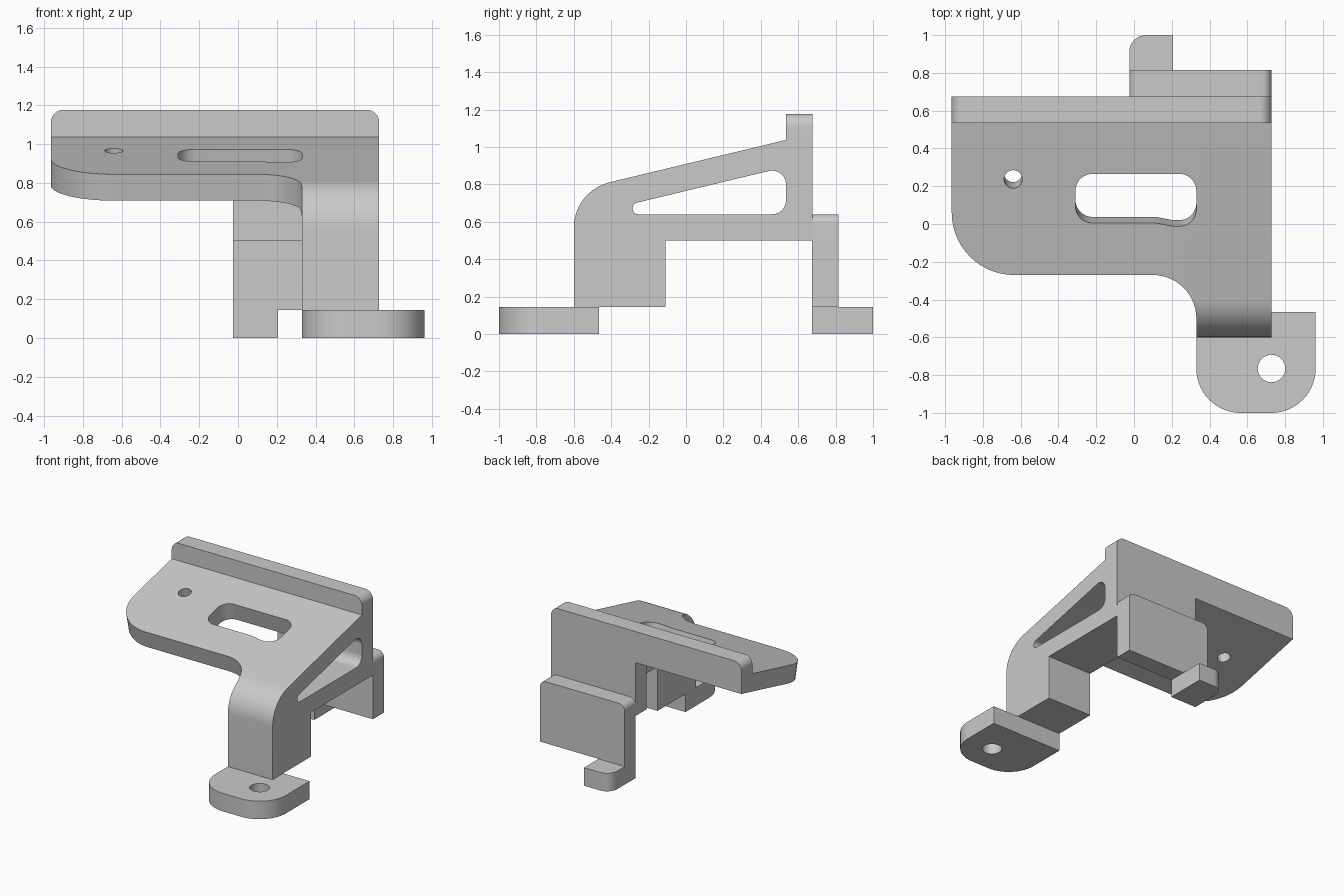
import bpy
import bmesh
import math
from mathutils import Vector

if "Cube" in bpy.data.objects:
    bpy.data.objects.remove(bpy.data.objects["Cube"], do_unlink=True)

grey = bpy.data.materials.new("plain grey")
grey.use_nodes = True
GREY = (0.59, 0.59, 0.59, 1)
grey.diffuse_color = GREY
grey.node_tree.nodes["Principled BSDF"].inputs["Base Color"].default_value = GREY

SLOPE = 0.24
DOWN = Vector((0, SLOPE, -1)).normalized()


def deck(y):
    """Height of the sloping top face."""
    return 0.765 + SLOPE * (y + 0.6)


def rounded(corners, steps=14):
    """Outline from (a, b[, radius]) corners, with arcs where a radius is given."""
    out = []
    for i, c in enumerate(corners):
        p = Vector(c[:2])
        if len(c) == 2:
            out.append(p)
            continue
        u = (Vector(corners[i - 1][:2]) - p).normalized()
        v = (Vector(corners[(i + 1) % len(corners)][:2]) - p).normalized()
        half = u.angle(v) / 2
        centre = p + (u + v).normalized() * c[2] / math.sin(half)
        start = p + u * c[2] / math.tan(half) - centre
        end = p + v * c[2] / math.tan(half) - centre
        sweep = start.angle(end)
        for k in range(steps + 1):
            t = k / steps
            out.append(centre + (start * math.sin((1 - t) * sweep)
                                 + end * math.sin(t * sweep)) / math.sin(sweep))
    return out


def circle(x, y, r, n=32):
    return [Vector((x + r * math.cos(math.tau * k / n),
                    y + r * math.sin(math.tau * k / n))) for k in range(n)]


def prism(name, outline, place, lo, hi):
    """Solid between two copies of an outline; place(a, b, t) gives each point."""
    bm = bmesh.new()
    first, last = [[bm.verts.new(place(p.x, p.y, t)) for p in outline] for t in (lo, hi)]
    bm.faces.new(first[::-1])
    bm.faces.new(last)
    n = len(outline)
    for i in range(n):
        j = (i + 1) % n
        bm.faces.new((first[i], first[j], last[j], last[i]))
    bm.normal_update()
    # Turn the solid outward if its outline ran the other way round
    if bm.calc_volume(signed=True) < 0:
        bmesh.ops.reverse_faces(bm, faces=bm.faces[:])
    bm.normal_update()
    mesh = bpy.data.meshes.new(name)
    bm.to_mesh(mesh)
    bm.free()
    obj = bpy.data.objects.new(name, mesh)
    mesh.materials.append(grey)
    bpy.context.collection.objects.link(obj)
    return obj


def along_x(y, z, t):
    return (t, y, z)


def along_y(x, z, t):
    return (x, t, z)


def along_z(x, y, t):
    return (x, y, t)


def through_deck(x, y, t):
    return Vector((x, y, deck(y))) + DOWN * t


def combine(target, tool, operation):
    mod = target.modifiers.new(operation, 'BOOLEAN')
    mod.operation = operation
    mod.solver = 'EXACT'
    mod.object = tool
    bpy.context.view_layer.objects.active = target
    bpy.ops.object.modifier_apply(modifier=mod.name)
    bpy.data.objects.remove(tool, do_unlink=True)


# Sloping deck: bent sheet trimmed to its outline, then pierced
sheet = rounded([(-0.6, 0.3), (-0.6, deck(-0.6), 0.25), (0.675, deck(0.675)),
                 (0.675, deck(0.675) - 0.144),
                 (-0.46, deck(-0.46) - 0.144, 0.11), (-0.46, 0.3)])
plate = prism("deck_plate", sheet, along_x, -1.2, 1.0)
trim = rounded([(-0.965, 0.9), (-0.965, -0.27, 0.33), (0.33, -0.27, 0.23),
                (0.33, -0.9), (0.335, -0.9), (0.335, 0.9)])
combine(plate, prism("trim", trim, through_deck, -0.5, 0.8), 'INTERSECT')
slot = rounded([(-0.31, 0.005, 0.09), (0.12, 0.005, 0.2), (0.2, -0.012, 0.15),
                (0.33, -0.012, 0.09), (0.33, 0.265, 0.09), (-0.31, 0.265, 0.09)])
for opening in (slot, circle(-0.64, 0.237, 0.048)):
    combine(plate, prism("opening", opening, through_deck, -0.1, 0.25), 'DIFFERENCE')

# Leg and side rib with its triangular window
rib = prism("leg_rib", rounded([
    (-0.6, 0.145), (-0.6, deck(-0.6), 0.25), (0.675, deck(0.675)),
    (0.675, 0.5), (-0.11, 0.5), (-0.11, 0.145)]), along_x, 0.33, 0.728)
window = rounded([(-0.285, 0.64, 0.03), (-0.285, deck(-0.285) - 0.144, 0.03),
                  (0.535, deck(0.535) - 0.144, 0.075), (0.535, 0.64, 0.075)])
combine(rib, prism("window", window, along_x, 0.2, 0.9), 'DIFFERENCE')

# Back wall, rear panel and the two feet
wall = prism("back_wall", rounded([
    (-0.965, 0.95), (-0.965, 1.177, 0.065), (0.728, 1.177, 0.065), (0.728, 0.5),
    (-0.025, 0.5), (-0.025, 0.95)]), along_y, 0.535, 0.675)
panel = prism("rear_panel", rounded([
    (-0.025, 0.145), (-0.025, 0.64, 0.05), (0.728, 0.64, 0.05), (0.728, 0.145)]),
    along_y, 0.675, 0.815)
rear_foot = prism("rear_foot", rounded([
    (-0.025, 0.675), (0.207, 0.675), (0.207, 1.0), (-0.025, 1.0, 0.09)]),
    along_z, 0, 0.145)
front_foot = prism("front_foot", rounded([
    (0.33, -0.465), (0.33, -1.0, 0.235), (0.962, -1.0, 0.235), (0.962, -0.465)]),
    along_z, 0, 0.145)
combine(front_foot, prism("bolt_hole", circle(0.728, -0.765, 0.073), along_z, -0.1, 0.3),
        'DIFFERENCE')

# Smooth the curved faces, keep the corners crisp
bpy.ops.object.select_all(action='DESELECT')
for part in (plate, rib, wall, panel, rear_foot, front_foot):
    part.select_set(True)
bpy.context.view_layer.objects.active = rib
bpy.ops.object.shade_smooth_by_angle(angle=math.radians(30))
